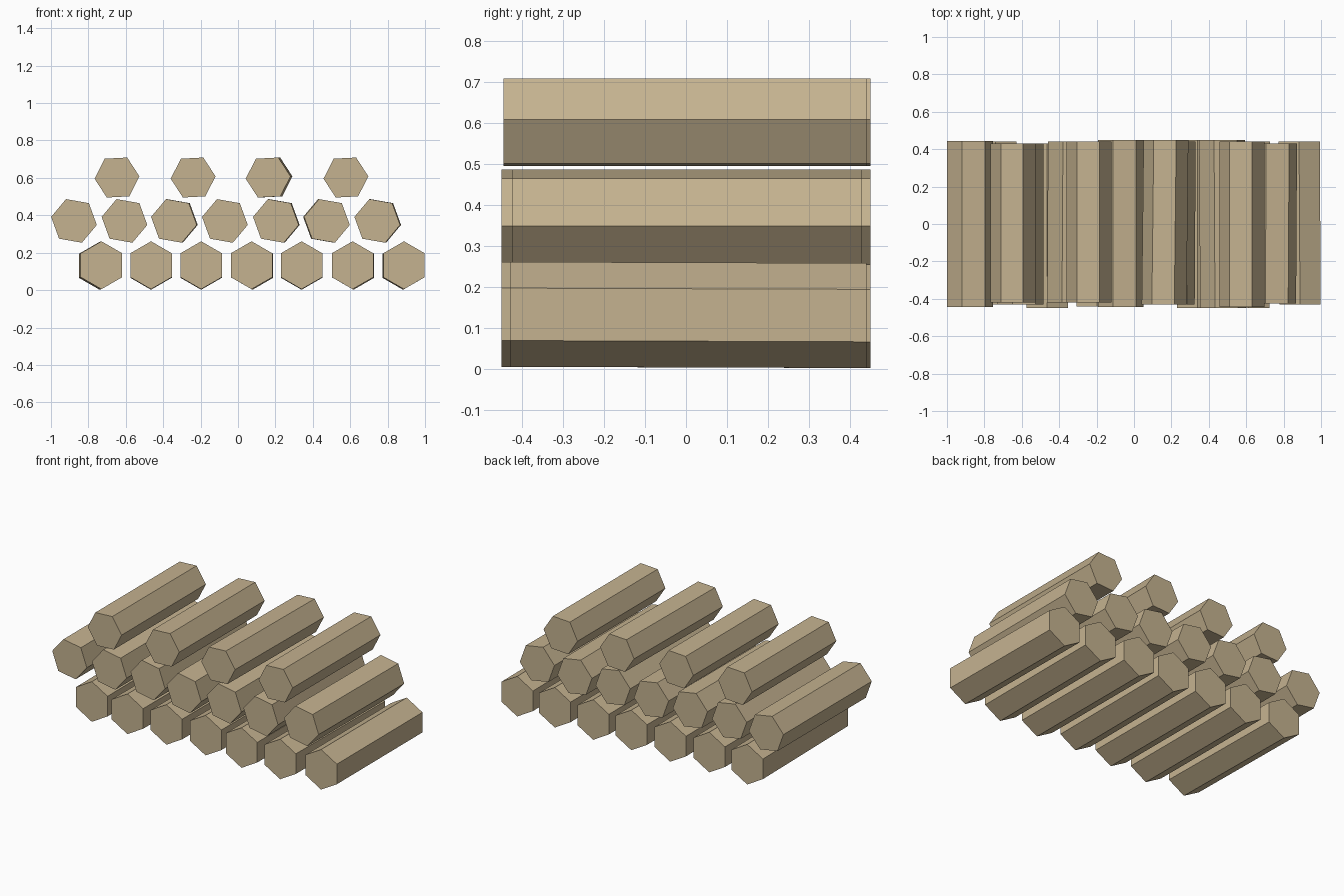
import bpy
import bmesh
from math import cos, sin, radians, tau

default = bpy.data.objects.get("Cube")
if default:
    bpy.data.objects.remove(default, do_unlink=True)

# Single pale timber colour
WOOD = (0.56, 0.45, 0.28, 1.0)
wood = bpy.data.materials.new("pale_wood")
wood.use_nodes = True
wood.diffuse_color = WOOD
wood.node_tree.nodes["Principled BSDF"].inputs["Base Color"].default_value = WOOD


def add_log(name, x, z, radius, turn, front, back, drift, sink):
    """Six-sided log along y; its back end drifts sideways and sinks slightly."""
    bm = bmesh.new()
    rings = []
    for y, dx, dz in ((front, -drift / 2, 0), (back, drift / 2, -sink)):
        ring = []
        for i in range(6):
            angle = radians(turn) + i * tau / 6
            ring.append(bm.verts.new((x + dx + radius * cos(angle), y,
                                      z + dz + radius * sin(angle))))
        rings.append(ring)
    # End caps and the six long sides
    for ring in rings:
        bm.faces.new(ring)
    for i in range(6):
        j = (i + 1) % 6
        bm.faces.new((rings[0][i], rings[0][j], rings[1][j], rings[1][i]))
    bmesh.ops.recalc_face_normals(bm, faces=bm.faces)
    mesh = bpy.data.meshes.new(name)
    bm.to_mesh(mesh)
    bm.free()
    mesh.materials.append(wood)
    obj = bpy.data.objects.new(name, mesh)
    bpy.context.collection.objects.link(obj)


# Each log: centre x, front end, back end, sideways drift
bottom = [(-.735, -.43, .44, -.01), (-.465, -.45, .43, 0), (-.197, -.44, .44, 0),
          (.075, -.43, .44, .005), (.34, -.45, .45, 0), (.615, -.45, .44, .005),
          (.885, -.43, .44, -.005)]
middle = [(-.877, -.445, .445, 0), (-.607, -.43, .43, 0), (-.34, -.42, .44, .005),
          (-.07, -.445, .45, 0), (.205, -.43, .44, .005), (.473, -.45, .45, -.005),
          (.747, -.425, .43, .005)]
top = [(-.647, -.42, .43, 0), (-.24, -.42, .44, 0),
       (.166, -.43, .45, .01), (.577, -.445, .44, 0)]

# Stacked layers: name, logs, height, radius, roll angle, sink at the back
layers = [("bottom_log", bottom, .133, .128, 30, .003),
          ("middle_log", middle, .37, .124, -10, 0),
          ("top_log", top, .602, .12, 3, 0)]
for layer, logs, z, radius, turn, sink in layers:
    for n, (x, front, back, drift) in enumerate(logs, 1):
        add_log(f"{layer}_{n}", x, z, radius, turn, front, back, drift, sink)
